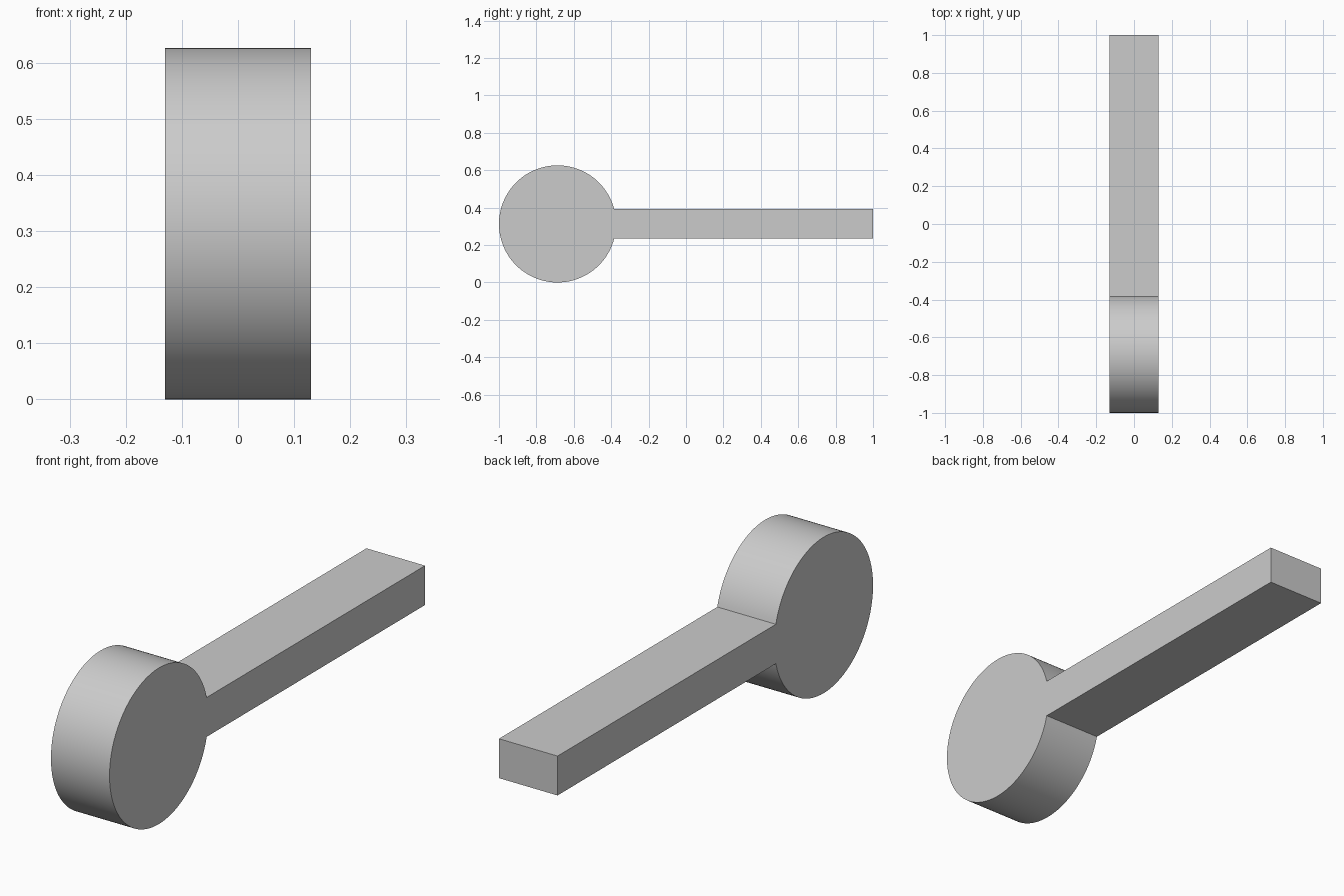
import bpy, bmesh, math

if "Cube" in bpy.data.objects:
    bpy.data.objects.remove(bpy.data.objects["Cube"])

R = 0.313            # disc radius
CY, CZ = -1 + R, R   # disc centre
H = 0.079            # half thickness of the bar
W = 0.13             # half width along x
SEGS = 120

# Side profile: disc arc running from the top of the bar round to its underside
a = math.asin(H / R)
profile = []
for i in range(SEGS + 1):
    t = a + (2 * math.pi - 2 * a) * i / SEGS
    profile.append((CY + R * math.cos(t), CZ + R * math.sin(t)))
# Square end of the bar
profile += [(1.0, CZ - H), (1.0, CZ + H)]

# Extrude the profile across x
bm = bmesh.new()
face = bm.faces.new([bm.verts.new((-W, y, z)) for y, z in profile])
ext = bmesh.ops.extrude_face_region(bm, geom=[face], use_keep_orig=True)
moved = [v for v in ext["geom"] if isinstance(v, bmesh.types.BMVert)]
bmesh.ops.translate(bm, verts=moved, vec=(2 * W, 0, 0))
bmesh.ops.recalc_face_normals(bm, faces=bm.faces[:])

mesh = bpy.data.meshes.new("disc_with_bar")
bm.to_mesh(mesh)
bm.free()
obj = bpy.data.objects.new("disc_with_bar", mesh)
bpy.context.collection.objects.link(obj)

# Smooth rim, sharp edges elsewhere
bpy.context.view_layer.objects.active = obj
obj.select_set(True)
bpy.ops.object.shade_smooth_by_angle(angle=math.radians(30))
